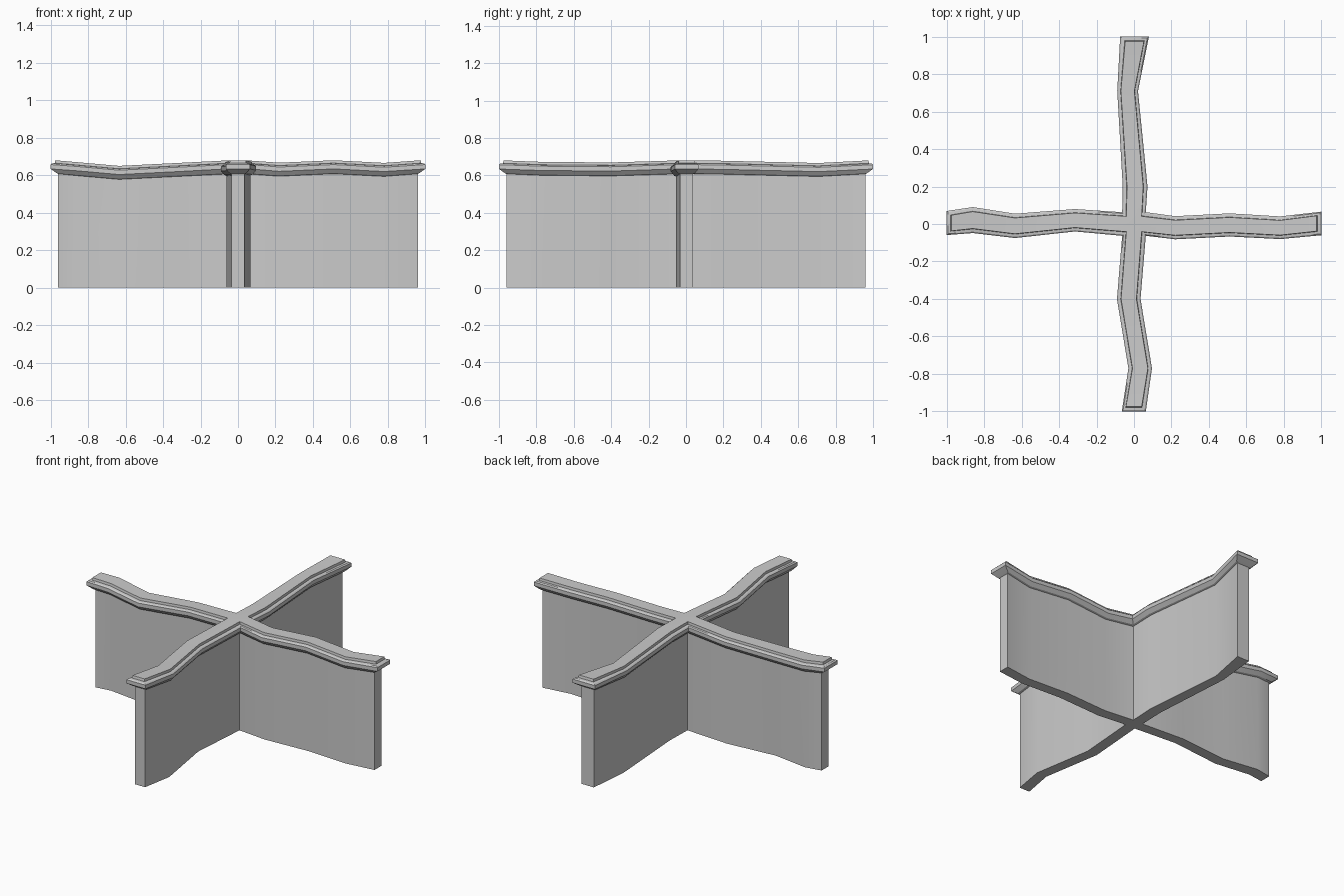
import bpy, bmesh
from mathutils import Vector

if "Cube" in bpy.data.objects:
    bpy.data.objects.remove(bpy.data.objects["Cube"])

# Each arm: outward direction, then stations
# (distance along arm, sideways drift in world axes, height change, width factor)
ARMS = [
    ((1, 0), [(.22, -.02, -.013, .98), (.51, -.005, 0, .98), (.78, -.02, -.014, .96), (1, .003, 0, 1.0)]),
    ((0, 1), [(.2, .006, -.002, 1.05), (.71, -.034, -.014, .88), (1, .003, 0, 1.22)]),
    ((-1, 0), [(.315, .02, -.014, .95), (.635, -.01, -.03, 1.03), (.86, .021, -.01, 1.1), (1, .005, 0, 1.02)]),
    ((0, -1), [(.4, -.028, -.011, 1.0), (.77, .033, -.008, 1.0), (1, -.001, 0, 1.02)]),
]


def ring(half, end, z, follow=True):
    """Counter-clockwise outline of the cross at one half-width."""
    pts = []
    for d, stations in ARMS:
        d = Vector((d[0], d[1], 0))
        n = Vector((-d.y, d.x, 0))
        side = Vector((abs(n.x), abs(n.y), 0))
        right, left = [], []
        for s, c, dz, w in stations:
            s = min(s, end)
            mid = d * s + side * c + Vector((0, 0, z + (dz if follow else 0)))
            right.append(mid - n * half * w)
            left.append(mid + n * half * w)
        pts += right + left[::-1] + [(d + n) * half + Vector((0, 0, z))]
    return pts


def fill(bm, verts, flip):
    """Quad strips along each arm plus the centre square."""
    faces, corners, b = [], [], 0
    for _, stations in ARMS:
        k = len(stations)
        r = [verts[b - 1]] + verts[b:b + k]
        l = [verts[b + 2 * k]] + verts[b + k:b + 2 * k][::-1]
        faces += [[r[i], r[i + 1], l[i + 1], l[i]] for i in range(k)]
        corners.append(l[0])
        b += 2 * k + 1
    for f in faces + [corners]:
        bm.faces.new(f[::-1] if flip else f)


def loft(name, layers, close_bottom=False, close_top=False):
    bm = bmesh.new()
    rings = [[bm.verts.new(p) for p in ring(*layer)] for layer in layers]
    for a, b in zip(rings, rings[1:]):
        n = len(a)
        for i in range(n):
            j = (i + 1) % n
            bm.faces.new((a[i], a[j], b[j], b[i]))
    if close_bottom:
        fill(bm, rings[0], True)
    if close_top:
        fill(bm, rings[-1], False)
    me = bpy.data.meshes.new(name)
    bm.to_mesh(me)
    bm.free()
    ob = bpy.data.objects.new(name, me)
    bpy.context.collection.objects.link(ob)
    bpy.context.view_layer.objects.active = ob
    bpy.ops.object.select_all(action='DESELECT')
    ob.select_set(True)
    bpy.ops.object.shade_smooth_by_angle(angle=0.45)


# Crossing walls, standing on the floor
loft("cross_wall", [(.034, .96, 0, False), (.034, .96, .612)], close_bottom=True)

# Moulded coping: flared underside, rim, ledge and raised top
loft("wall_coping", [(.034, .96, .608), (.045, .968, .612), (.063, 1, .634), (.063, 1, .657),
                     (.056, .992, .663), (.043, .978, .665), (.041, .975, .68)], close_top=True)
